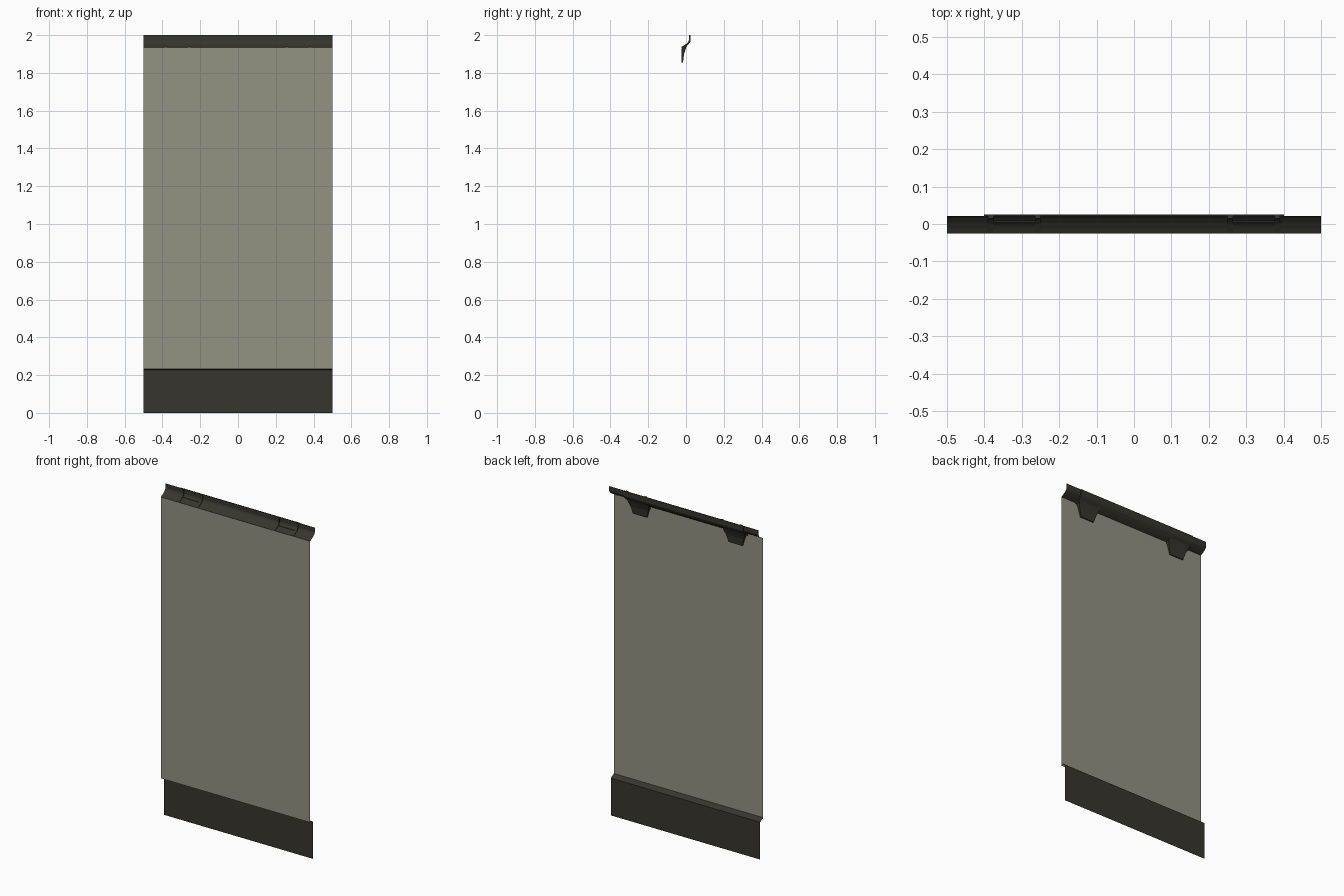
import bpy, bmesh

if "Cube" in bpy.data.objects:
    bpy.data.objects.remove(bpy.data.objects["Cube"])


def material(name, rgb):
    m = bpy.data.materials.new(name)
    m.diffuse_color = (*rgb, 1)
    m.use_nodes = True
    m.node_tree.nodes["Principled BSDF"].inputs["Base Color"].default_value = m.diffuse_color
    return m


PANEL = material("grey beige panel", (0.30, 0.285, 0.225))
DARK = material("dark olive trim", (0.038, 0.035, 0.026))


def make(name, verts, faces, mat):
    me = bpy.data.meshes.new(name)
    me.from_pydata(verts, [], faces)
    bm = bmesh.new()
    bm.from_mesh(me)
    bmesh.ops.recalc_face_normals(bm, faces=bm.faces)
    bm.to_mesh(me)
    bm.free()
    me.materials.append(mat)
    ob = bpy.data.objects.new(name, me)
    bpy.context.collection.objects.link(ob)
    return ob


def ribbon(name, profile, x0, x1, mat):
    """Sweep an open (y, z) profile along x as a thin skin."""
    verts = [(x, y, z) for y, z in profile for x in (x0, x1)]
    faces = [(2 * i, 2 * i + 1, 2 * i + 3, 2 * i + 2) for i in range(len(profile) - 1)]
    return make(name, verts, faces, mat)


def bar_strip(name, front, back, x0, x1):
    """Solid strip between a front and a back (y, z) profile."""
    loop = front + back[::-1]
    n = len(loop)
    verts = [(x, y, z) for x in (x0, x1) for y, z in loop]
    faces = [(i, (i + 1) % n, n + (i + 1) % n, n + i) for i in range(n)]
    faces += [tuple(range(n)), tuple(range(n, 2 * n))]
    return make(name, verts, faces, DARK)


# Main sheet and the stepped lower strip
ribbon("main_sheet", [(-0.0245, 1.935), (-0.0245, 0.232)], -0.5, 0.5, PANEL)
ribbon("bottom_strip", [(-0.024, 0.243), (0.005, 0.226), (0.005, 0)], -0.5, 0.5, DARK)

# Curved top bar with a backing layer
curve = [(0.021, 2.0), (0.021, 1.972), (0.016, 1.962), (0.004, 1.951),
         (-0.012, 1.941), (-0.025, 1.935)]
ribbon("top_bar", curve, -0.5, 0.5, DARK)
backing = [(0.025, 2.0), (0.025, 1.969), (0.02, 1.958), (0.008, 1.945),
           (-0.008, 1.932), (-0.02, 1.925)]
bar_strip("bar_backing", curve, backing, -0.4, 0.4)

# Ribs over the bar and tapered hooks hanging behind the sheet
raised = [(y - 0.006, z) for y, z in curve[:-1]] + [(-0.025, 1.937)]
hook_rows = [(1.955, 0.072, 0.010), (1.925, 0.070, -0.002),
             (1.90, 0.060, -0.010), (1.855, 0.046, -0.016)]
for side, label in ((-1, "left"), (1, "right")):
    for a, b, part in ((0.25, 0.265, "inner"), (0.375, 0.39, "outer")):
        bar_strip(f"{part}_rib_{label}", raised, curve, *sorted((side * a, side * b)))
    cx = 0.32 * side
    verts = []
    for z, w, yb in hook_rows:
        yf = -0.023 if z < 1.93 else 0.004
        verts += [(cx - w, yf, z), (cx + w, yf, z), (cx + w, yb, z), (cx - w, yb, z)]
    faces = [(4 * r + k, 4 * r + (k + 1) % 4, 4 * r + 4 + (k + 1) % 4, 4 * r + 4 + k)
             for r in range(len(hook_rows) - 1) for k in range(4)]
    last = 4 * (len(hook_rows) - 1)
    faces += [(0, 1, 2, 3), tuple(range(last, last + 4))]
    make(f"hook_{label}", verts, faces, DARK)
